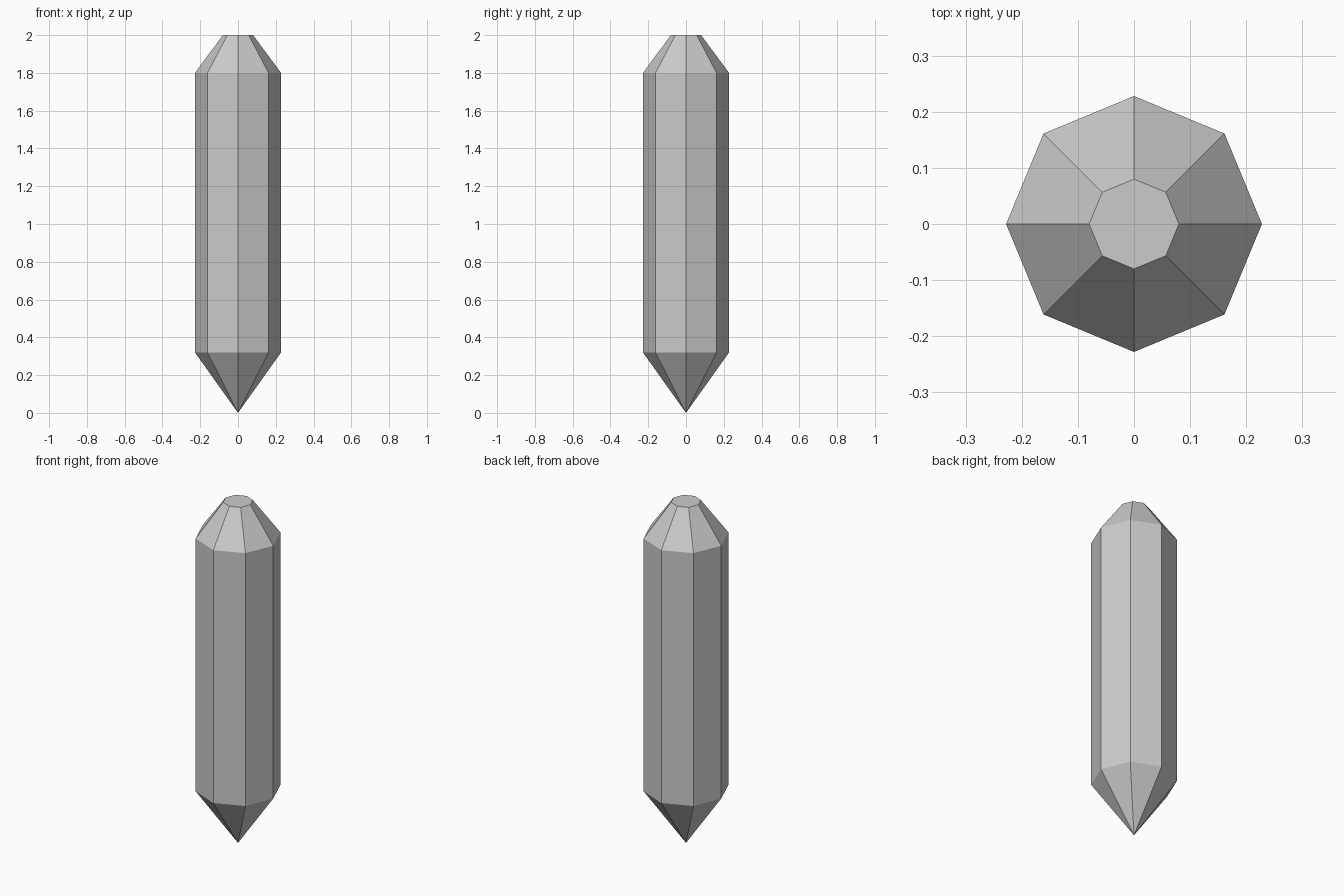
import bpy, bmesh
from math import cos, sin, tau

if "Cube" in bpy.data.objects:
    bpy.data.objects.remove(bpy.data.objects["Cube"])

SIDES = 8
# (radius, height) of each octagonal ring above the pointed tip
PROFILE = [(0.228, 0.32), (0.228, 1.80), (0.08, 2.0)]

bm = bmesh.new()
tip = bm.verts.new((0, 0, 0))
rings = [[bm.verts.new((r * cos(tau * i / SIDES), r * sin(tau * i / SIDES), z))
          for i in range(SIDES)] for r, z in PROFILE]

for i in range(SIDES):
    j = (i + 1) % SIDES
    # pointed bottom
    bm.faces.new((tip, rings[0][j], rings[0][i]))
    # straight shaft and tapered shoulder
    for low, high in zip(rings, rings[1:]):
        bm.faces.new((low[i], low[j], high[j], high[i]))

# flat top
bm.faces.new(rings[-1])
bmesh.ops.recalc_face_normals(bm, faces=bm.faces)

mesh = bpy.data.meshes.new("crystal_shaft")
bm.to_mesh(mesh)
bm.free()
bpy.context.collection.objects.link(bpy.data.objects.new("crystal_shaft", mesh))
